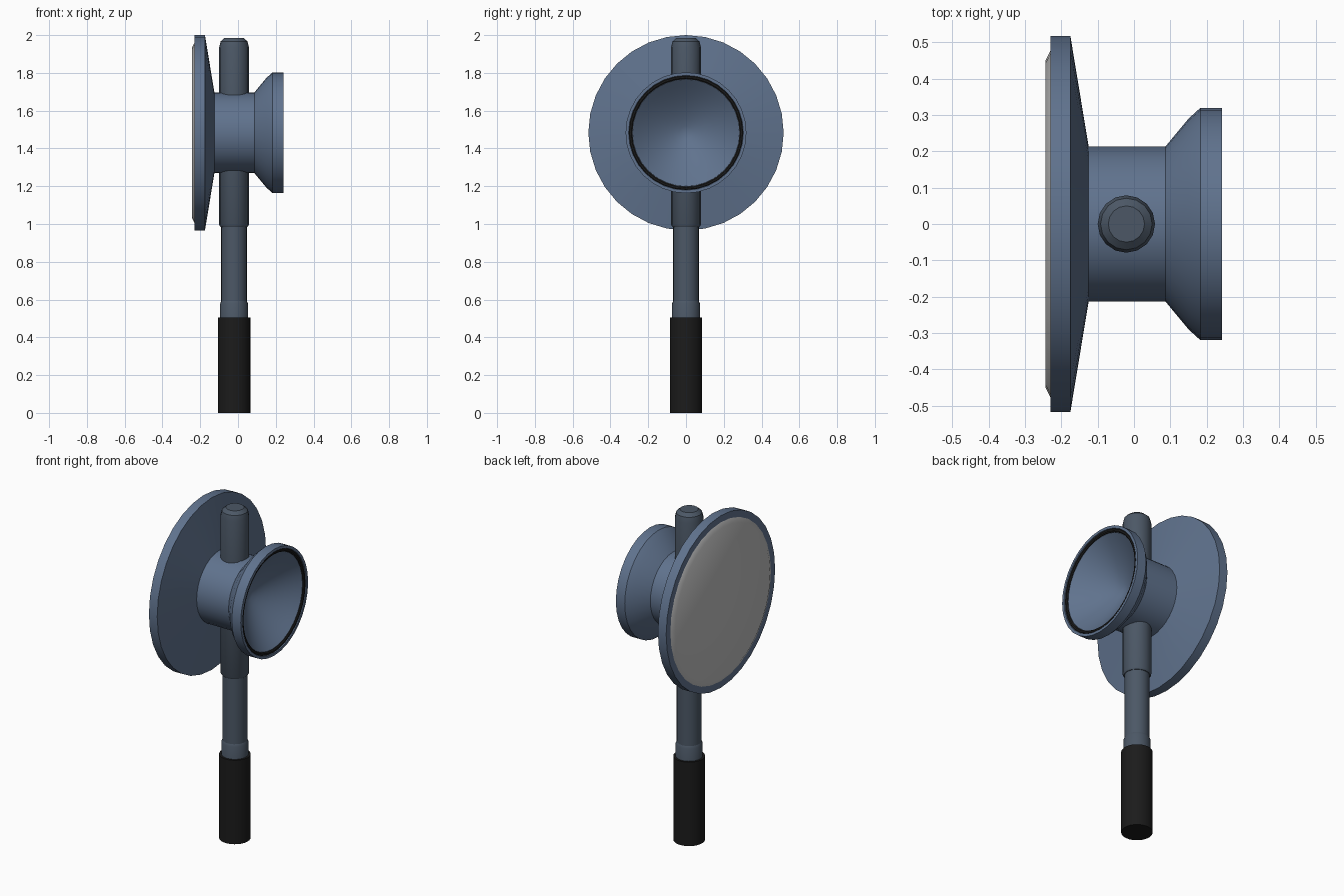
import bpy, bmesh, math
from mathutils import Matrix

if "Cube" in bpy.data.objects:
    bpy.data.objects.remove(bpy.data.objects["Cube"], do_unlink=True)


def material(name, rgb):
    m = bpy.data.materials.new(name)
    m.use_nodes = True
    m.diffuse_color = (*rgb, 1)
    m.node_tree.nodes["Principled BSDF"].inputs["Base Color"].default_value = (*rgb, 1)
    return m


blue = material("blue steel", (0.117, 0.171, 0.27))
slate = material("slate metal", (0.072, 0.097, 0.133))
black = material("black rubber", (0.011, 0.011, 0.011))
grey = material("pale grey membrane", (0.52, 0.52, 0.52))

HEAD_Z = 1.483
STEM_X = -0.021
# Lathe axes: along x through the head, along z through the stem
ALONG_X = Matrix.Translation((0, 0, HEAD_Z)) @ Matrix.Rotation(math.pi / 2, 4, "Y")
ALONG_Z = Matrix.Translation((STEM_X, 0, 0))


def lathe(name, profile, matrix, mat, sides=32, closed=False, angle=30):
    """Spin (radius, height) points round the local z axis."""
    bm = bmesh.new()
    verts = [bm.verts.new((r, 0, h)) for r, h in profile]
    pairs = list(zip(verts, verts[1:]))
    if closed:
        pairs.append((verts[-1], verts[0]))
    edges = [bm.edges.new(p) for p in pairs]
    bmesh.ops.spin(bm, geom=verts + edges, cent=(0, 0, 0), axis=(0, 0, 1),
                   angle=2 * math.pi, steps=sides, use_merge=True)
    bmesh.ops.remove_doubles(bm, verts=bm.verts, dist=1e-5)
    bmesh.ops.recalc_face_normals(bm, faces=bm.faces)
    bm.transform(matrix)
    mesh = bpy.data.meshes.new(name)
    bm.to_mesh(mesh)
    bm.free()
    mesh.materials.append(mat)
    obj = bpy.data.objects.new(name, mesh)
    bpy.context.collection.objects.link(obj)
    bpy.ops.object.select_all(action="DESELECT")
    obj.select_set(True)
    bpy.context.view_layer.objects.active = obj
    bpy.ops.object.shade_smooth_by_angle(angle=math.radians(angle))
    return obj


# Head: wide disc, neck, flared bell and deep bowl in one turned body
bowl = [(0.283 * t, 0.065 + 0.165 * t ** 1.5)
        for t in (1 - i / 8 for i in range(9))]
head = [(0, -0.23), (0.517, -0.23), (0.517, -0.175), (0.214, -0.125),
        (0.214, 0.087), (0.29, 0.15), (0.32, 0.183), (0.32, 0.242),
        (0.304, 0.242), (0.3, 0.228)] + bowl
lathe("chestpiece_head", head, ALONG_X, blue)

# Rubber ring set just inside the bell rim
lathe("bell_ring", [(0.305, 0.222), (0.305, 0.234), (0.299, 0.239),
                    (0.29, 0.239), (0.284, 0.234), (0.284, 0.222)],
      ALONG_X, black, closed=True)

# Shallow membrane on the wide disc
lathe("membrane", [(0, -0.244), (0.45, -0.244), (0.477, -0.23), (0, -0.23)],
      ALONG_X, grey, angle=40)

# Stem: rounded upper post, thinner rod, collar and rubber tube
lathe("upper_stem", [(0, 0.985), (0.072, 0.985), (0.079, 0.995), (0.079, 1.935),
                     (0.071, 1.967), (0.05, 1.985), (0, 1.985)],
      ALONG_Z, slate, sides=16, angle=35)
lathe("lower_rod", [(0, 0.45), (0.068, 0.45), (0.068, 1.0), (0, 1.0)],
      ALONG_Z, slate, sides=24)
lathe("collar", [(0, 0.45), (0.074, 0.45), (0.074, 0.578), (0.068, 0.592), (0, 0.592)],
      ALONG_Z, slate, sides=24, angle=50)
lathe("rubber_tube", [(0, 0), (0.086, 0), (0.086, 0.504), (0, 0.504)],
      ALONG_Z, black, sides=32)
